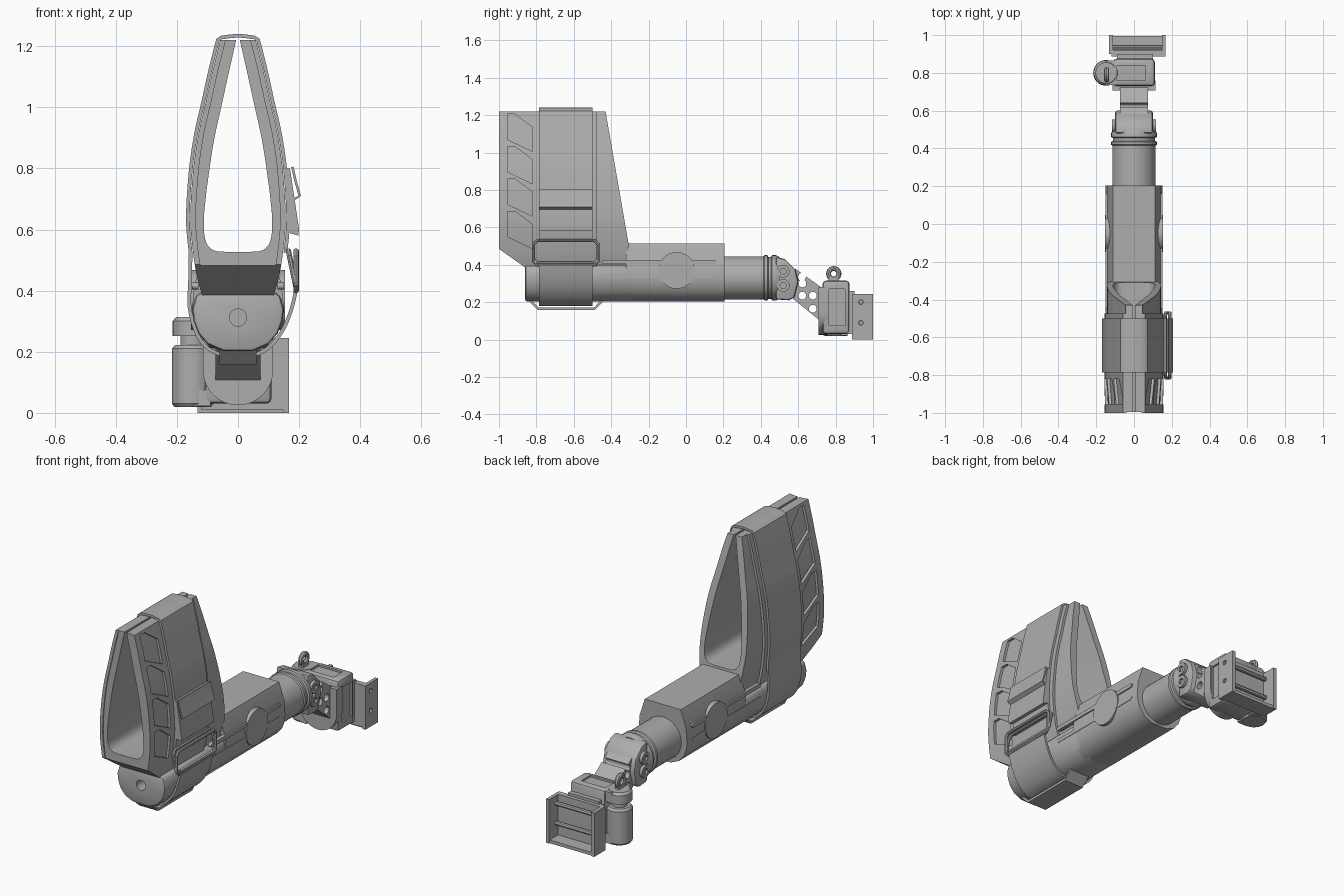
import bpy, bmesh, math
from mathutils import Vector, Matrix

cube = bpy.data.objects.get("Cube")
if cube:
    bpy.data.objects.remove(cube)

grey = bpy.data.materials.new("matte grey")
grey.use_nodes = True
grey.diffuse_color = (0.42, 0.42, 0.42, 1)
grey.node_tree.nodes["Principled BSDF"].inputs["Base Color"].default_value = grey.diffuse_color
parts = []


def place(axis, u, v, w):
    return {"x": (w, u, v), "y": (u, w, v), "z": (u, v, w)}[axis]


def finish(name, bm):
    bmesh.ops.recalc_face_normals(bm, faces=bm.faces)
    mesh = bpy.data.meshes.new(name)
    bm.to_mesh(mesh)
    bm.free()
    mesh.materials.append(grey)
    ob = bpy.data.objects.new(name, mesh)
    bpy.context.collection.objects.link(ob)
    parts.append(ob)
    return ob


def prism(name, pts, axis, a, b, bevel=0):
    """Extrude a flat outline along an axis from a to b."""
    bm = bmesh.new()
    face = bm.faces.new([bm.verts.new(place(axis, u, v, a)) for u, v in pts])
    res = bmesh.ops.extrude_face_region(bm, geom=[face])
    move = Vector(place(axis, 0, 0, b - a))
    bmesh.ops.translate(bm, vec=move, verts=[g for g in res["geom"] if isinstance(g, bmesh.types.BMVert)])
    if bevel:
        bmesh.ops.recalc_face_normals(bm, faces=bm.faces)
        edges = [e for e in bm.edges if len(e.link_faces) == 2 and e.calc_face_angle() > 0.7]
        bmesh.ops.bevel(bm, geom=edges, offset=bevel, segments=2, profile=0.5, affect="EDGES")
    return finish(name, bm)


def box(name, x, y, z, bevel=0):
    return prism(name, [(x[0], y[0]), (x[1], y[0]), (x[1], y[1]), (x[0], y[1])], "z", z[0], z[1], bevel)


def circle(u, v, r, n=32):
    return [(u + r * math.cos(i * math.tau / n), v + r * math.sin(i * math.tau / n)) for i in range(n)]


def capsule(u0, u1, v, r, n=8):
    right = [(u1 + r * math.sin(math.pi * i / n), v - r * math.cos(math.pi * i / n)) for i in range(n + 1)]
    return right + [(u0 + u1 - u, 2 * v - w) for u, w in right]


def lathe(name, profile, axis, cu, cv, n=32):
    """Stack circles of (distance along axis, radius) into a closed turned part."""
    bm = bmesh.new()
    rings = [[bm.verts.new(place(axis, u, v, w)) for u, v in circle(cu, cv, r, n)] for w, r in profile]
    for lo, hi in zip(rings, rings[1:]):
        for i in range(n):
            bm.faces.new((lo[i], lo[i - 1], hi[i - 1], hi[i]))
    bm.faces.new(rings[0])
    bm.faces.new(rings[-1])
    return finish(name, bm)


def sym(half):
    return half + [(-u, v) for u, v in reversed(half)]


def smooth(pts, n=4):
    """Catmull-Rom refinement of a short open path."""
    p = [Vector(q) for q in [pts[0], *pts, pts[-1]]]
    out = []
    for a, b, c, d in zip(p, p[1:], p[2:], p[3:]):
        for i in range(n):
            t = i / n
            q = 0.5 * (2 * b + (c - a) * t + (2 * a - 5 * b + 4 * c - d) * t * t + (3 * b - a - 3 * c + d) * t ** 3)
            out.append(tuple(q))
    return out + [pts[-1]]


def ribbon(path, thick):
    """Thin outline that follows a path on both sides."""
    p = [Vector(q) for q in path]
    left, right = [], []
    for i, q in enumerate(p):
        d = (p[min(i + 1, len(p) - 1)] - p[max(i - 1, 0)]).normalized()
        nrm = Vector((-d.y, d.x)) * thick / 2
        left.append(tuple(q + nrm))
        right.append(tuple(q - nrm))
    return left + right[::-1]


def cut(ob, cutter, op="DIFFERENCE"):
    mod = ob.modifiers.new("cut", "BOOLEAN")
    mod.operation, mod.object, mod.solver = op, cutter, "EXACT"
    bpy.context.view_layer.objects.active = ob
    bpy.ops.object.modifier_apply(modifier=mod.name)
    parts.remove(cutter)
    bpy.data.objects.remove(cutter)


def wire(name, pts, r, cyclic=True):
    cu = bpy.data.curves.new(name, "CURVE")
    cu.dimensions, cu.bevel_depth, cu.bevel_resolution, cu.use_fill_caps = "3D", r, 2, True
    sp = cu.splines.new("POLY")
    sp.points.add(len(pts) - 1)
    for pt, co in zip(sp.points, pts):
        pt.co = (*co, 1)
    sp.use_cyclic_u = cyclic
    cu.materials.append(grey)
    ob = bpy.data.objects.new(name, cu)
    bpy.context.collection.objects.link(ob)
    bpy.ops.object.select_all(action="DESELECT")
    ob.select_set(True)
    bpy.context.view_layer.objects.active = ob
    bpy.ops.object.convert(target="MESH")
    parts.append(bpy.context.view_layer.objects.active)


# Upright cuff: inner shell and outer skin with pockets
outer = smooth([(0.11, 0.36), (0.135, 0.45), (0.15, 0.55), (0.156, 0.65), (0.146, 0.8),
                (0.128, 0.92), (0.105, 1.02), (0.083, 1.12), (0.058, 1.22)])
inner = smooth([(0.006, 1.22), (0.033, 1.1), (0.055, 1.0), (0.077, 0.9), (0.093, 0.8), (0.106, 0.7),
                (0.112, 0.62), (0.105, 0.56), (0.08, 0.532), (0.04, 0.527)])
mid = [(x - 0.014, z) for x, z in outer]
side = [(-1, 1.3), (-0.444, 1.3), (-0.305, 0.5), (-0.305, 0.3), (-0.74, 0.3), (-1, 0.485)]
shell = prism("cuff_shell", sym(mid + inner), "y", -0.995, -0.2)
cut(shell, prism("cuff_side", side, "x", -0.5, 0.5), "INTERSECT")
for s, label in ((1, "left"), (-1, "right")):
    band = outer + [(x - 0.004, z) for x, z in mid[::-1]]
    skin = prism("cuff_skin_" + label, [(s * x, z) for x, z in band], "y", -1, -0.475)
    cut(skin, prism("skin_side", side, "x", -0.5, 0.5), "INTERSECT")
    for k in range(4):
        z = 1.205 - 0.173 * k
        pocket = [(-0.955, z), (-0.915, z), (-0.82, z - 0.07), (-0.82, z - 0.2), (-0.955, z - 0.135)]
        cut(skin, prism("pocket", pocket, "x", 0, s * 0.4))

# Strap, folded tail and buckle
up = [(x + 0.008, z) for x, z in outer if z > 0.5]
loop = up + smooth([(0.055, 1.228), (0, 1.234), (-0.055, 1.228)], 3) + [(-x, z) for x, z in up[::-1]]
low = smooth([(-0.157, 0.42), (-0.158, 0.34), (-0.13, 0.25), (-0.08, 0.2), (0, 0.185),
              (0.08, 0.2), (0.14, 0.26), (0.175, 0.34), (0.193, 0.42)])
prism("strap", ribbon(loop + low, 0.012), "y", -0.785, -0.5)
prism("strap_tail", [(0.16, 0.8), (0.17, 0.8), (0.2, 0.6), (0.197, 0.58), (0.165, 0.59)], "y", -0.785, -0.5)
prism("strap_fold", ribbon([(0.178, 0.805), (0.188, 0.76), (0.202, 0.71), (0.185, 0.7)], 0.008), "y", -0.785, -0.5)
for name, (x0, z0), (x1, z1) in (("buckle_upper", (0.165, 0.53), (0.19, 0.41)), ("buckle_lower", (0.19, 0.53), (0.19, 0.4))):
    c = 0.02
    ring = [(-0.815 + c, 0), (-0.47 - c, 0), (-0.47, 0.15), (-0.47, 0.85), (-0.47 - c, 1), (-0.815 + c, 1), (-0.815, 0.85), (-0.815, 0.15)]
    wire(name, [(x0 + (x1 - x0) * t, y, z0 + (z1 - z0) * t) for y, t in ring], 0.009)
prism("strap_guide", ribbon([(-0.85, 0.225), (-0.79, 0.165), (-0.49, 0.165), (-0.44, 0.215)], 0.014), "x", -0.06, 0.06)

# Grip barrel, top block and front socket
lower = [(0.105, 0.4), (0.138, 0.385), (0.15, 0.34), (0.145, 0.3), (0.13, 0.26), (0.1, 0.225), (0.05, 0.203)]
front = prism("front_barrel", sym([(0.11, 0.4)] + lower[1:]), "y", -0.86, -0.28, 0.012)
cut(front, prism("socket", circle(0, 0.312, 0.028, 24), "y", -0.9, -0.78))
prism("grip_block", sym([(0.112, 0.515), (0.143, 0.42)] + lower[2:]), "y", -0.32, 0.205)
for s, label in ((1, "left"), (-1, "right")):
    prism("side_disc_" + label, circle(-0.05, 0.37, 0.098), "x", s * 0.11, s * 0.153)
    for z in (0.34, 0.415):
        prism("side_rib_" + label, capsule(-0.44, 0.15, z, 0.011), "x", s * 0.13, s * 0.151)

# Rear tube with ring grooves and tapered knuckle
lathe("rear_tube", [(0.19, 0.115), (0.415, 0.115), (0.42, 0.121), (0.435, 0.121), (0.44, 0.112), (0.455, 0.112),
                    (0.46, 0.121), (0.48, 0.121), (0.5, 0.112)], "y", 0, 0.33, 40)
knuckle = [(0.48, 0.442), (0.53, 0.43), (0.585, 0.375), (0.6, 0.31), (0.58, 0.225), (0.55, 0.21), (0.48, 0.215)]
prism("knuckle", knuckle, "x", -0.1, 0.1, 0.012)
for s in (-1, 1):
    for z in (0.29, 0.365):
        screw = prism("knuckle_screw", circle(0.52, z, 0.034, 24), "x", s * 0.08, s * 0.116)
        cut(screw, prism("screw_hole", circle(0.52, z, 0.018, 6), "x", s * 0.105, s * 0.13))

# Perforated hinge arm
arm = prism("hinge_arm", [(0.52, 0.4), (0.59, 0.375), (0.73, 0.275), (0.73, 0.09), (0.57, 0.22)], "x", -0.074, 0.074)
for y, z in ((0.558, 0.26), (0.622, 0.3), (0.622, 0.235), (0.62, 0.335), (0.678, 0.235), (0.678, 0.165)):
    cut(arm, prism("hole", circle(y, z, 0.021, 16), "x", -0.2, 0.2))

# Mount block with rounded collar and recessed panels
block = box("mount_block", (-0.11, 0.11), (0.73, 0.875), (0.03, 0.315), 0.018)
cut(block, box("side_pocket", (0.1, 0.2), (0.765, 0.85), (0.075, 0.27)))
cut(block, box("top_pocket", (-0.09, 0.06), (0.76, 0.84), (0.305, 0.4)))
collar = [(0.115 * math.cos(a * math.pi / 16), 0.14 + 0.115 * math.sin(a * math.pi / 16)) for a in range(16, 33)]
prism("mount_collar", collar + [(0.115, 0.28), (-0.115, 0.28)], "y", 0.708, 0.76)

# Side knob, its bridges and the eyelet
lathe("side_knob", [(0.02, 0.06), (0.03, 0.068), (0.21, 0.068), (0.222, 0.058), (0.222, 0.04), (0.252, 0.04),
                    (0.252, 0.066), (0.3, 0.066), (0.313, 0.055)], "z", -0.148, 0.8)
for z0, z1 in ((0.022, 0.075), (0.252, 0.31)):
    box("knob_bridge", (-0.15, -0.09), (0.735, 0.865), (z0, z1))
wire("eyelet", [(-0.145, y, z) for y, z in circle(0.79, 0.352, 0.028, 24)], 0.013)
box("eyelet_foot", (-0.158, -0.132), (0.762, 0.818), (0.3, 0.332))

# Rear clamp: back plate, flanges, lip and cross bars
box("clamp_neck", (-0.09, 0.1), (0.865, 0.9), (0.03, 0.26))
box("clamp_plate", (-0.12, 0.15), (0.888, 0.92), (0.01, 0.245))
flange = box("clamp_flange_left", (0.148, 0.167), (0.888, 1), (0, 0.245))
for z in (0.09, 0.2):
    cut(flange, prism("flange_hole", circle(0.935, z, 0.013, 12), "x", 0.1, 0.2))
box("clamp_flange_right", (-0.132, -0.112), (0.9, 1), (0, 0.245))
box("clamp_lip", (-0.13, 0.165), (0.9, 0.995), (0, 0.018))
for z in (0.09, 0.2):
    wire("clamp_bar", [(-0.12, 0.935, z), (0.155, 0.935, z)], 0.012, False)

# Soft shading with crisp edges
bpy.ops.object.select_all(action="DESELECT")
for ob in parts:
    ob.select_set(True)
bpy.context.view_layer.objects.active = parts[0]
bpy.ops.object.shade_smooth_by_angle(angle=math.radians(30))
